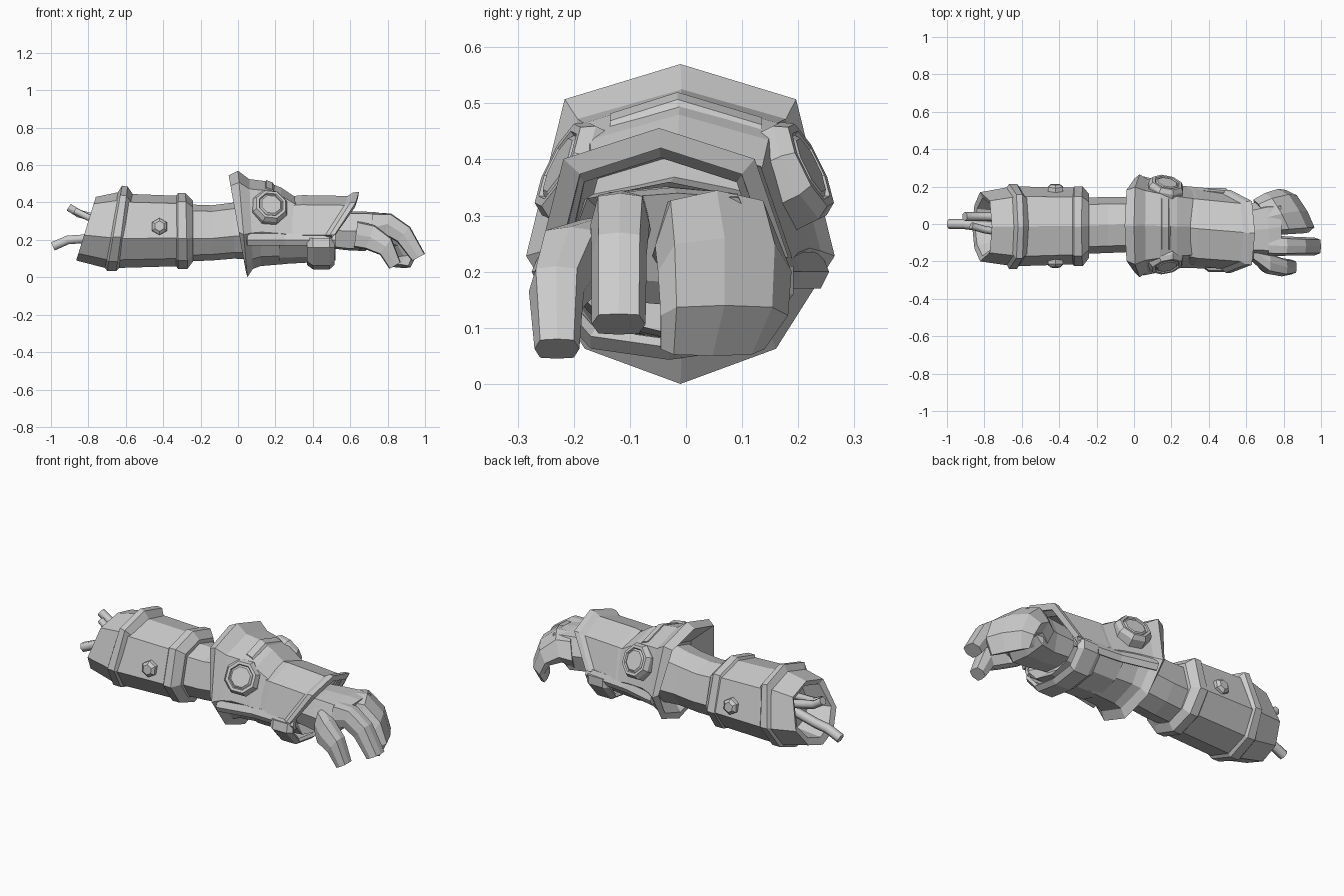
import bpy, bmesh, math
from mathutils import Vector

cube = bpy.data.objects.get("Cube")
if cube:
    bpy.data.objects.remove(cube)

GREY = bpy.data.materials.new("plain grey")
GREY.use_nodes = True
GREY.diffuse_color = (0.6, 0.6, 0.6, 1)
GREY.node_tree.nodes["Principled BSDF"].inputs["Base Color"].default_value = (0.6, 0.6, 0.6, 1)

# Half cross-sections, from top centre to bottom centre
SHELL = [(0, 1), (.75, .78), (1, -.2), (.62, -.78), (0, -1)]
FINGER = [(0, 1), (.75, .9), (1, 0), (.75, -.9), (0, -1)]


def finish(name, bm):
    bmesh.ops.recalc_face_normals(bm, faces=bm.faces)
    mesh = bpy.data.meshes.new(name)
    bm.to_mesh(mesh)
    bm.free()
    mesh.materials.append(GREY)
    obj = bpy.data.objects.new(name, mesh)
    bpy.context.collection.objects.link(obj)
    return obj


def bridge(bm, rings, closed=True):
    n = len(rings[0])
    for a, b in zip(rings, rings[1:]):
        for i in range(n if closed else n - 1):
            j = (i + 1) % n
            bm.faces.new((a[i], a[j], b[j], b[i]))


def loft(name, rings, half=SHELL, skew=0):
    """Each ring: top x, top z, bottom x, bottom z, y min, y max."""
    section = half + [(-u, v) for u, v in half[-2:0:-1]]
    bm = bmesh.new()
    loops = []
    for xt, zt, xb, zb, y0, y1 in rings:
        loop = []
        for u, v in section:
            t = (v + 1) / 2
            y = (y0 + y1) / 2 + u * (y1 - y0) / 2
            loop.append(bm.verts.new((xb + (xt - xb) * t - skew * (y - y0), y, zb + (zt - zb) * t)))
        loops.append(loop)
    bridge(bm, loops)
    bm.faces.new(loops[0])
    bm.faces.new(loops[-1])
    return finish(name, bm)


def prism(name, centre, normal, steps, sides=8):
    """Stepped disc: steps are (radius, height along normal)."""
    n = Vector(normal).normalized()
    b = n.cross(Vector((1, 0, 0))).normalized()
    a = b.cross(n)
    bm = bmesh.new()
    loops = []
    for r, h in steps:
        angles = [math.tau * (i + .5) / sides for i in range(sides)]
        loops.append([bm.verts.new(Vector(centre) + n * h + a * r * math.cos(t) + b * r * math.sin(t))
                      for t in angles])
    bridge(bm, loops)
    bm.faces.new(loops[-1])
    bm.faces.new(loops[0])
    return finish(name, bm)


def arch(name, stations, thickness):
    """Open plate: stations are lists of points."""
    bm = bmesh.new()
    bridge(bm, [[bm.verts.new(p) for p in s] for s in stations], closed=False)
    obj = finish(name, bm)
    mod = obj.modifiers.new("thickness", "SOLIDIFY")
    mod.thickness = thickness
    mod.offset = -1
    return obj


def cable(name, points, radius):
    curve = bpy.data.curves.new(name, "CURVE")
    curve.dimensions = "3D"
    curve.bevel_depth = radius
    curve.bevel_resolution = 1
    curve.use_fill_caps = True
    spline = curve.splines.new("POLY")
    spline.points.add(len(points) - 1)
    for sp, p in zip(spline.points, points):
        sp.co = (*p, 1)
    curve.materials.append(GREY)
    obj = bpy.data.objects.new(name, curve)
    bpy.context.collection.objects.link(obj)


# Upper arm sleeve with a hollow torn end
loft("upper_sleeve", [
    (-.62, .36, -.68, .15, -.13, .11),
    (-.75, .40, -.85, .13, -.17, .14),
    (-.76, .43, -.865, .09, -.20, .17),
    (-.64, .455, -.71, .05, -.22, .195),
    (-.56, .445, -.64, .05, -.225, .20),
    (-.30, .435, -.30, .06, -.215, .195),
    (-.24, .40, -.24, .09, -.17, .15)])
# Raised bands on the sleeve
loft("sleeve_ring", [
    (-.645, .45, -.72, .06, -.20, .18),
    (-.62, .49, -.70, .035, -.24, .215),
    (-.59, .485, -.65, .035, -.24, .215),
    (-.56, .44, -.625, .06, -.20, .18)])
loft("sleeve_cuff", [
    (-.34, .42, -.34, .07, -.20, .18),
    (-.32, .45, -.32, .045, -.225, .20),
    (-.28, .45, -.27, .045, -.225, .20),
    (-.24, .41, -.24, .085, -.18, .16)])
# Bare arm at the elbow
loft("inner_arm", [
    (-.28, .39, -.28, .085, -.16, .14),
    (-.14, .385, -.14, .09, -.155, .145),
    (-.02, .40, -.02, .10, -.15, .145),
    (.12, .43, .12, .09, -.17, .16)])

# Flared elbow guard with hollow mouth
loft("elbow_guard", [
    (.06, .43, .10, .12, -.18, .165),
    (-.05, .545, .04, .04, -.26, .245),
    (0, .57, .05, .0, -.285, .265),
    (.06, .525, .08, .045, -.255, .24),
    (.14, .515, .12, .06, -.24, .22),
    (.23, .48, .24, .07, -.225, .20),
    (.32, .42, .34, .08, -.215, .185)])
# Lower forearm and wrist band
loft("lower_forearm", [
    (.22, .38, .22, .07, -.215, .19),
    (.40, .36, .40, .08, -.235, .18),
    (.52, .36, .52, .09, -.225, .165),
    (.47, .32, .47, .14, -.18, .12)])
for side in (-1, 1):
    arch(f"forearm_ridge_{'right' if side < 0 else 'left'}",
         [[(x, side * w - c, .235), (x, side * (w + .015) - c, .20), (x, side * w - c, .17)]
          for x, w, c in ((.05, .25, .01), (.25, .205, .015), (.52, .195, .03))], .02)
arch("wrist_band", [
    [(x, -.225 - e, .21), (x, -.235 - e, .16), (x, -.17, .085 - e), (x, -.03, .065 - e),
     (x, .11, .085 - e), (x, .17 + e, .16), (x, .17 + e, .21)]
    for x, e in ((.37, 0), (.40, .022), (.49, .022), (.515, 0))], .02)

# Roof plate over the forearm and its flared rim
PLATE = [(-.195, .225), (-.155, .385), (0, .435), (.155, .385), (.21, .225)]


def station(top_x, low_x, grow, centre):
    pts = []
    for y, z in PLATE:
        t = min((z - .225) / .16, 1) + (.15 if z > .4 else 0)
        pts.append((low_x + (top_x - low_x) * t, y * grow + centre, .225 + (z - .225) * grow))
    return pts


arch("forearm_plate", [station(.30, .28, 1.0, -.02), station(.34, .32, 1.02, -.025),
                       station(.57, .47, 1.0, -.045)], .03)
arch("plate_rim", [station(.56, .46, .97, -.045), station(.60, .49, 1.09, -.048),
                   station(.63, .515, 1.1, -.048), station(.625, .52, .93, -.045)], .03)
arch("plate_panel", [[(x, y - .02, .255), (x, y, .34), (x, y + .012, .375)]
                     for x, y in ((.335, -.19), (.52, -.208))], .012)

# Chevron bar on the guard
arch("guard_bar", [[(x, -.135, z - .038), (x, -.015, z), (x, .135, z - .045)]
                   for x, z in ((.145, .505), (.15, .52), (.185, .507), (.20, .485))], .02)

# Side discs and sleeve bolts
for side, label in ((-1, "right"), (1, "left")):
    prism(f"elbow_disc_{label}", (.165, side * .175 - .003, .365), (.2, side * .85, .42),
          [(.10, -.02), (.10, .035), (.085, .058), (.07, .058), (.065, .05), (.055, .058)])
    prism(f"sleeve_bolt_{label}", (-.42, side * .19 - .01, .27), (0, side, .12),
          [(.048, -.02), (.045, .018), (.028, .032)], 6)

# Loose cables at the torn end
cable("upper_cable", [(-.62, .04, .29), (-.79, .04, .325), (-.85, .04, .34), (-.905, .04, .375)], .024)
cable("lower_cable", [(-.62, -.02, .25), (-.83, -.01, .205), (-.91, 0, .20), (-.99, 0, .165)], .027)
cable("short_cable", [(-.62, -.06, .30), (-.80, -.03, .32), (-.87, -.01, .355)], .02)

# Hand: palm, joined fingers, index finger and thumb
loft("palm", [
    (.46, .34, .46, .16, -.16, .09),
    (.60, .352, .58, .145, -.17, .10),
    (.72, .35, .68, .14, -.18, .13),
    (.79, .34, .72, .18, -.16, .13)], FINGER)
loft("joined_fingers", [
    (.76, .345, .73, .15, -.06, .13),
    (.85, .345, .80, .18, -.055, .165),
    (.95, .26, .87, .16, -.05, .188),
    (.99, .14, .90, .11, -.045, .182),
    (.94, .05, .89, .07, -.045, .14)], SHELL, .55)
loft("index_finger", [
    (.72, .345, .70, .18, -.17, -.06),
    (.82, .34, .78, .23, -.17, -.065),
    (.92, .27, .85, .19, -.168, -.07),
    (1.0, .125, .93, .088, -.168, -.072)], FINGER)
loft("thumb", [
    (.64, .30, .62, .16, -.20, -.08),
    (.73, .28, .68, .15, -.265, -.15),
    (.82, .21, .76, .12, -.28, -.182),
    (.87, .08, .81, .045, -.27, -.19)], FINGER)
